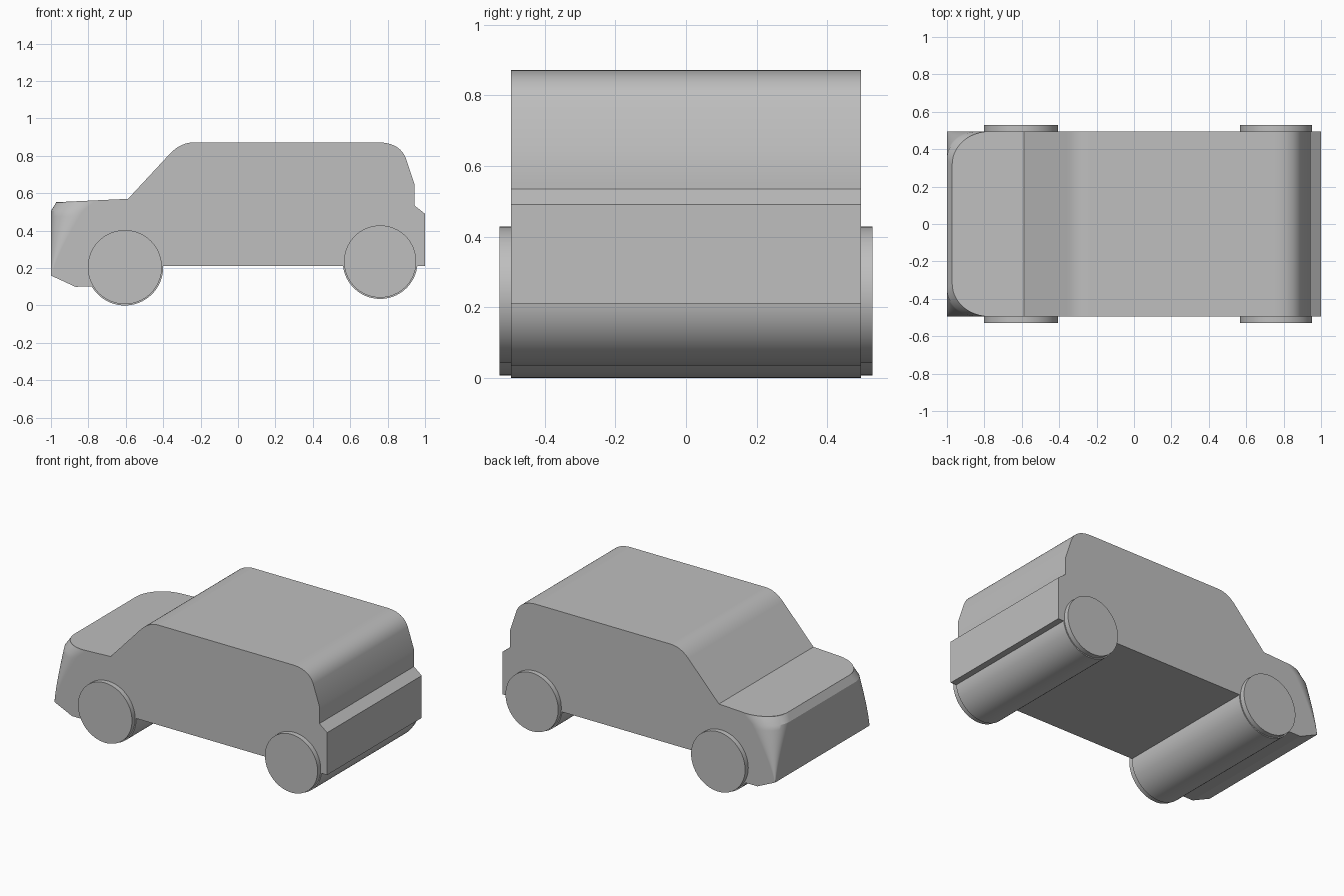
import bpy, bmesh, math

cube = bpy.data.objects.get("Cube")
if cube:
    bpy.data.objects.remove(cube, do_unlink=True)

HALF = 0.495          # half width of the body
FRONT_HUB = (-0.605, 0.205)
REAR_HUB = (0.76, 0.235)

grey = bpy.data.materials.new("plain grey")
grey.use_nodes = True
colour = (0.52, 0.52, 0.52, 1)
grey.diffuse_color = colour
grey.node_tree.nodes["Principled BSDF"].inputs["Base Color"].default_value = colour


def loft(name, rings):
    """Skin a list of equal closed rings and cap both ends."""
    bm = bmesh.new()
    rows = [[bm.verts.new(p) for p in ring] for ring in rings]
    n = len(rows[0])
    for a, b in zip(rows, rows[1:]):
        for i in range(n):
            j = (i + 1) % n
            bm.faces.new((a[i], a[j], b[j], b[i]))
    bm.faces.new(rows[0])
    bm.faces.new(rows[-1])
    bmesh.ops.recalc_face_normals(bm, faces=bm.faces)
    mesh = bpy.data.meshes.new(name)
    bm.to_mesh(mesh)
    bm.free()
    mesh.materials.append(grey)
    obj = bpy.data.objects.new(name, mesh)
    bpy.context.collection.objects.link(obj)
    return obj


def select(obj):
    bpy.ops.object.select_all(action='DESELECT')
    obj.select_set(True)
    bpy.context.view_layer.objects.active = obj


def arc(hub, r, a0, a1, steps):
    angles = [math.radians(a0 + (a1 - a0) * i / steps) for i in range(steps + 1)]
    return [(hub[0] + r * math.cos(a), hub[1] + r * math.sin(a)) for a in angles]


def bend(a, corner, b, steps=12):
    """Rounded corner between two straight runs."""
    pts = []
    for i in range(steps + 1):
        t = i / steps
        pts.append(tuple((1 - t) ** 2 * p + 2 * t * (1 - t) * q + t * t * s
                         for p, q, s in zip(a, corner, b)))
    return pts


# Side profile of the body, including the rolls between the wheels
profile = [(-1.1, 0.206), (-1.1, 0.546), (-0.588, 0.57)]
profile += bend((-0.365, 0.81), (-0.307, 0.872), (-0.233, 0.872))
profile += bend((0.745, 0.872), (0.866, 0.872), (0.898, 0.785))
profile += [(0.943, 0.65), (0.943, 0.535), (1, 0.49), (1, 0.21)]
profile += arc(REAR_HUB, 0.2, -7.2, -172.8, 40)
profile += arc(FRONT_HUB, 0.205, 1.4, -149.2, 40)
profile += [(-0.87, 0.1)]
body = loft("body", [[(x, y, z) for x, z in profile] for y in (-0.6, 0.6)])


# Trimming block: nose corners grow rounder from the bumper up to the bonnet
def trim_ring(z):
    t = min(max((z - 0.16) / 0.39, 0), 1)
    round_x = 0.004 + 0.196 * t ** 1.3
    round_y = 0.004 + 0.172 * t ** 1.3
    front = -1 + 0.028 * min(max((z - 0.505) / 0.045, 0), 1)
    ring = []
    for i in range(17):
        a = math.pi / 2 * i / 16
        ring.append((front + round_x * (1 - math.sin(a)),
                     HALF - round_y * (1 - math.cos(a)), z))
    ring += [(x, -y, z) for x, y, z in reversed(ring)]
    return ring + [(1.2, -HALF, z), (1.2, HALF, z)]


heights = [-0.1] + [0.16 + 0.345 * i / 12 for i in range(13)] + [0.551, 1.0]
trimmer = loft("nose_trimmer", [trim_ring(z) for z in heights])
trimmer.hide_render = True

cut = body.modifiers.new("trim", 'BOOLEAN')
cut.operation = 'INTERSECT'
cut.solver = 'EXACT'
cut.object = trimmer
select(body)
bpy.ops.object.modifier_apply(modifier=cut.name)
bpy.data.objects.remove(trimmer, do_unlink=True)
select(body)
bpy.ops.object.shade_smooth_by_angle(angle=math.radians(24))
weighted = body.modifiers.new("even shading", 'WEIGHTED_NORMAL')
weighted.keep_sharp = True

# Wheel discs standing proud of each side
for end, hub, radius in (("front", FRONT_HUB, 0.198), ("rear", REAR_HUB, 0.193)):
    for side, s in (("left", 1), ("right", -1)):
        circle = arc(hub, radius, 0, 360, 64)[:-1]
        wheel = loft(f"{end}_wheel_{side}",
                     [[(x, s * y, z) for x, z in circle] for y in (0.48, 0.528)])
        select(wheel)
        bpy.ops.object.shade_smooth_by_angle(angle=math.radians(30))
